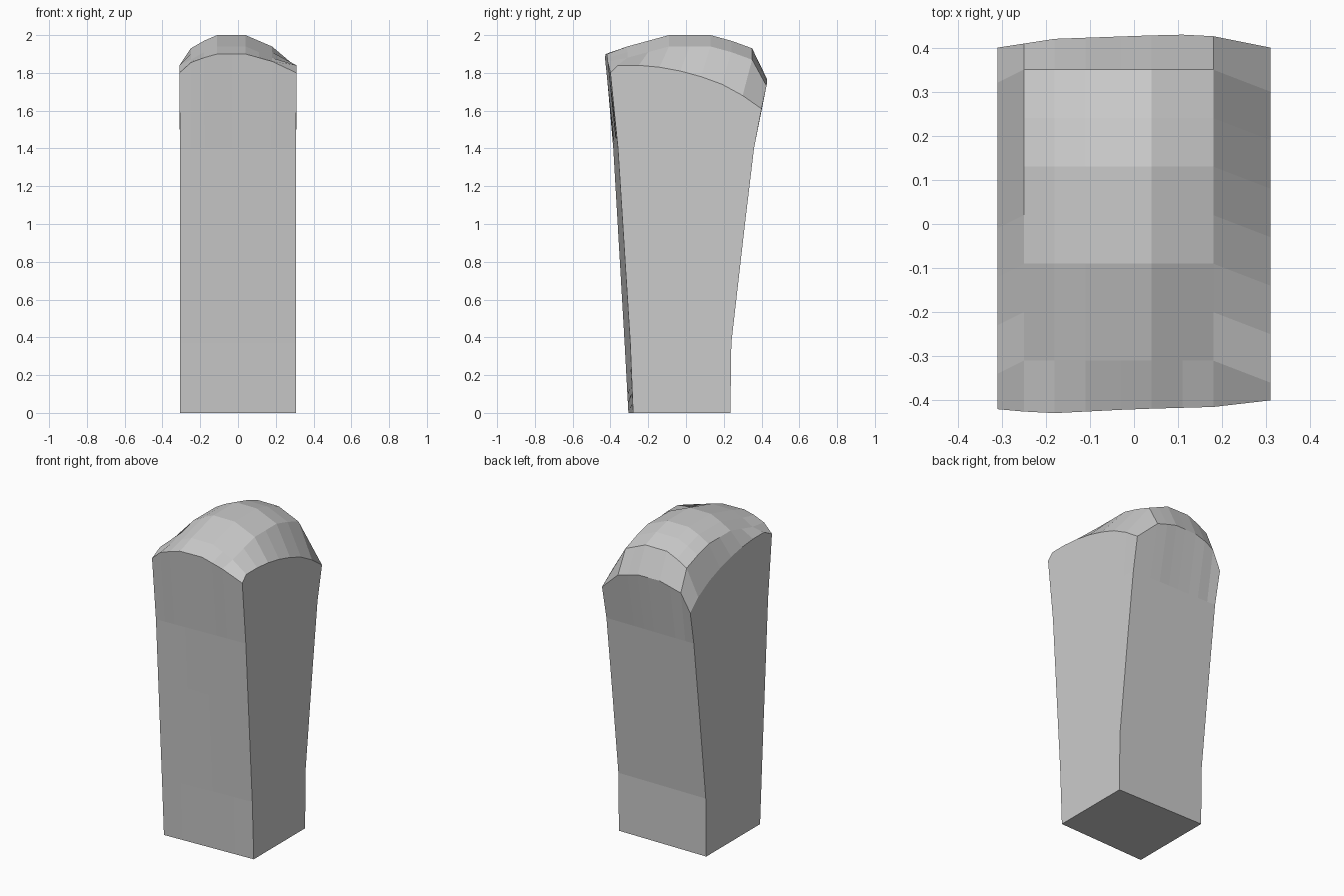
import bpy, bmesh

if "Cube" in bpy.data.objects:
    bpy.data.objects.remove(bpy.data.objects["Cube"])


def interp(table, v):
    """Piecewise linear lookup in a list of (key, value) pairs."""
    for (a, fa), (b, fb) in zip(table, table[1:]):
        if v <= b:
            return fa + (fb - fa) * max(0, v - a) / (b - a)
    return table[-1][1]


# Domed top: columns with height drop from the crown, rows with crown and rim heights
cols = [-0.31, -0.25, -0.18, -0.11, -0.03, 0.04, 0.11, 0.18, 0.31]
drop = [0, 0.07, 0.03, 0, 0, 0, 0.03, 0.06, 0]
rows = [-0.42, -0.31, -0.20, -0.09, 0.02, 0.13, 0.24, 0.35, 0.425]
crown = [1.90, 1.94, 1.97, 2.0, 2.0, 2.0, 1.97, 1.93, 1.77]
rim = [1.80, 1.84, 1.84, 1.83, 1.81, 1.78, 1.74, 1.68, 1.61]
front_top = [(-0.31, -0.42), (-0.2, -0.43), (0, -0.42), (0.18, -0.415), (0.31, -0.40)]
back_top = [(-0.31, 0.40), (-0.18, 0.42), (0.1, 0.43), (0.2, 0.425), (0.31, 0.40)]

# Wall profiles: front leans and is slightly turned, back flares upward
front_left = [(0, -0.305), (0.37, -0.325), (1.4, -0.385)]
front_right = [(0, -0.28), (0.37, -0.295), (1.4, -0.36)]
back_wall = [(0, 0.235), (0.37, 0.24), (1.0, 0.312), (1.4, 0.36)]
levels = [1.4, 1.0, 0.37, 0]

bm = bmesh.new()
last = len(rows) - 1
grid = []
for j, y in enumerate(rows):
    line = []
    for i, x in enumerate(cols):
        edge = i in (0, last)
        yy = y
        if j == 0:
            yy = interp(front_top, x)
        elif j == last:
            yy = interp(back_top, x)
        elif edge:
            yy = y - (0.05 if i else 0.03)
        z = rim[j] if edge else crown[j] - drop[i] * (0.65 if j in (0, last) else 1)
        line.append(bm.verts.new((x, yy, z)))
    grid.append(line)
for j in range(last):
    for i in range(last):
        bm.faces.new((grid[j][i], grid[j][i + 1], grid[j + 1][i + 1], grid[j + 1][i]))

# Walls drop from the dome rim in rings
ring = (grid[0][:-1] + [r[-1] for r in grid[:-1]]
        + grid[-1][:0:-1] + [r[0] for r in grid[:0:-1]])
rim_info = []
for v in ring:
    f, b = interp(front_top, v.co.x), interp(back_top, v.co.x)
    rim_info.append((v.co.x * 0.99, (v.co.y - f) / (b - f)))
for z in levels:
    new = []
    for x, t in rim_info:
        s = (x + 0.307) / 0.614
        f = interp(front_left, z) * (1 - s) + interp(front_right, z) * s
        t = min(1, max(0, t))
        new.append(bm.verts.new((x, f + (interp(back_wall, z) - f) * t, z)))
    n = len(ring)
    for k in range(n):
        bm.faces.new((ring[k], new[k], new[(k + 1) % n], ring[(k + 1) % n]))
    ring = new

# Base
bm.faces.new(ring)
bmesh.ops.recalc_face_normals(bm, faces=bm.faces)
mesh = bpy.data.meshes.new("domed_pillar")
bm.to_mesh(mesh)
bm.free()
bpy.context.collection.objects.link(bpy.data.objects.new("domed_pillar", mesh))
